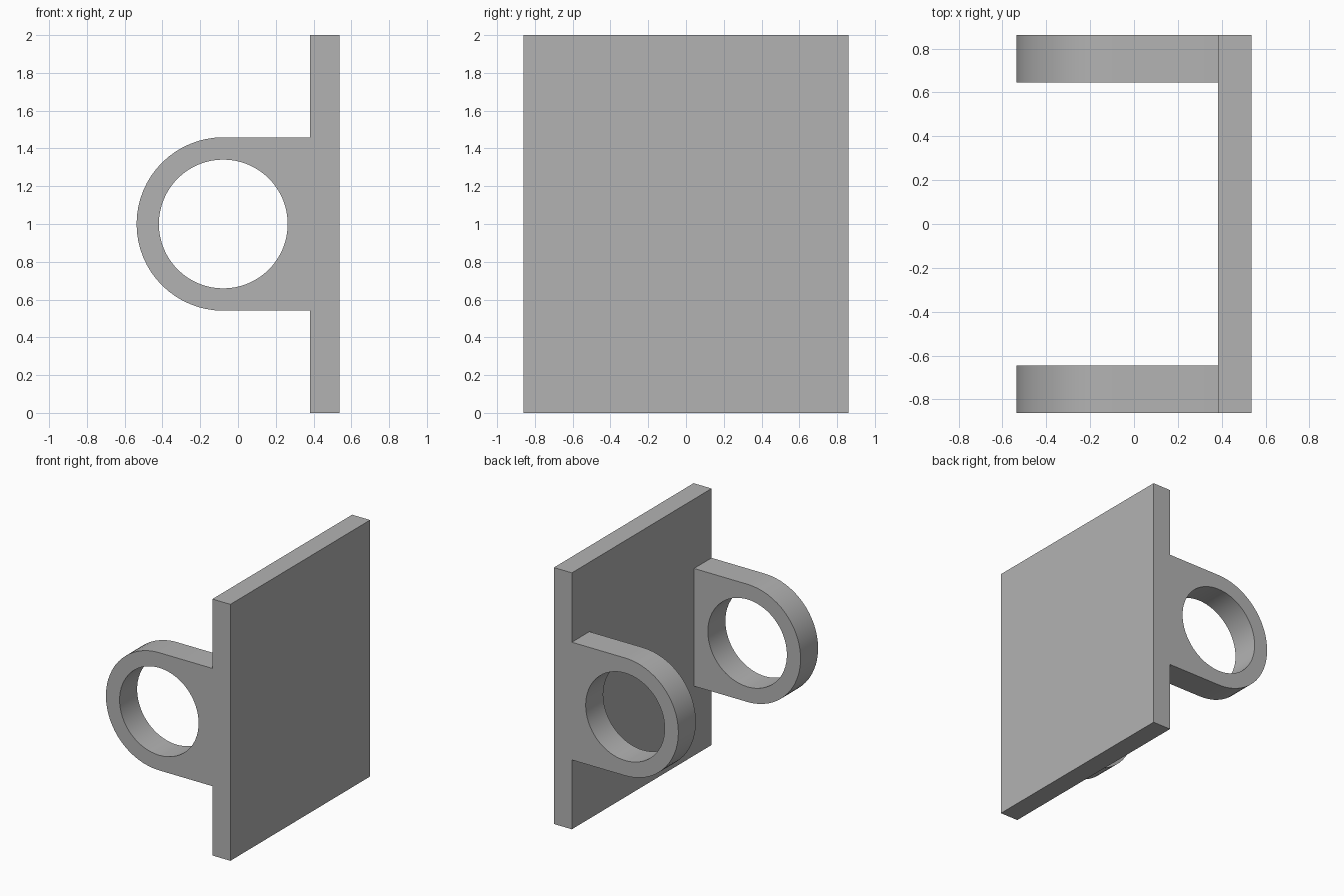
import bpy, bmesh
from math import cos, sin, pi

cube = bpy.data.objects.get("Cube")
if cube:
    bpy.data.objects.remove(cube, do_unlink=True)

grey = bpy.data.materials.new("plain grey")
grey.use_nodes = True
colour = (0.45, 0.45, 0.45, 1)
grey.diffuse_color = colour
grey.node_tree.nodes["Principled BSDF"].inputs["Base Color"].default_value = colour

PLATE_X, BACK_X = 0.382, 0.537      # mounting plate faces
HALF_Y, LUG_Y = 0.861, 0.645        # outer and inner lug faces
CX, CZ, R_OUT, R_HOLE = -0.078, 1.0, 0.459, 0.341
SEG = 64


def finish(bm, name):
    bmesh.ops.recalc_face_normals(bm, faces=bm.faces[:])
    mesh = bpy.data.meshes.new(name)
    bm.to_mesh(mesh)
    bm.free()
    mesh.materials.append(grey)
    obj = bpy.data.objects.new(name, mesh)
    bpy.context.collection.objects.link(obj)
    return obj


def arc(radius, start, end, steps):
    angles = [start + (end - start) * i / steps for i in range(steps + 1)]
    return [(CX + radius * cos(a), CZ + radius * sin(a)) for a in angles]


def lug(name, y, depth):
    """Round-ended lug with a bore, extruded along y."""
    bm = bmesh.new()
    outer = arc(R_OUT, pi / 2, 3 * pi / 2, SEG // 2)
    outer += [(PLATE_X, CZ - R_OUT), (PLATE_X, CZ + R_OUT)]
    hole = arc(R_HOLE, 0, 2 * pi, SEG)[:-1]
    edges = []
    for loop in (outer, hole):
        verts = [bm.verts.new((x, y, z)) for x, z in loop]
        edges += [bm.edges.new((v, verts[i - 1])) for i, v in enumerate(verts)]
    bmesh.ops.triangle_fill(bm, edges=edges, use_beauty=True, normal=(0, -1, 0))
    side = bmesh.ops.extrude_face_region(bm, geom=bm.faces[:], use_keep_orig=True)
    moved = [g for g in side["geom"] if isinstance(g, bmesh.types.BMVert)]
    bmesh.ops.translate(bm, verts=moved, vec=(0, depth, 0))
    obj = finish(bm, name)
    bpy.ops.object.select_all(action='DESELECT')
    obj.select_set(True)
    bpy.context.view_layer.objects.active = obj
    bpy.ops.object.shade_smooth_by_angle(angle=pi / 6)


# Mounting plate
bm = bmesh.new()
bmesh.ops.create_cube(bm, size=1)
for v in bm.verts:
    v.co.x = BACK_X if v.co.x > 0 else PLATE_X
    v.co.y *= 2 * HALF_Y
    v.co.z = 2 if v.co.z > 0 else 0
finish(bm, "mounting_plate")

# Pair of bored lugs
lug("front_lug", -HALF_Y, HALF_Y - LUG_Y)
lug("back_lug", LUG_Y, HALF_Y - LUG_Y)
